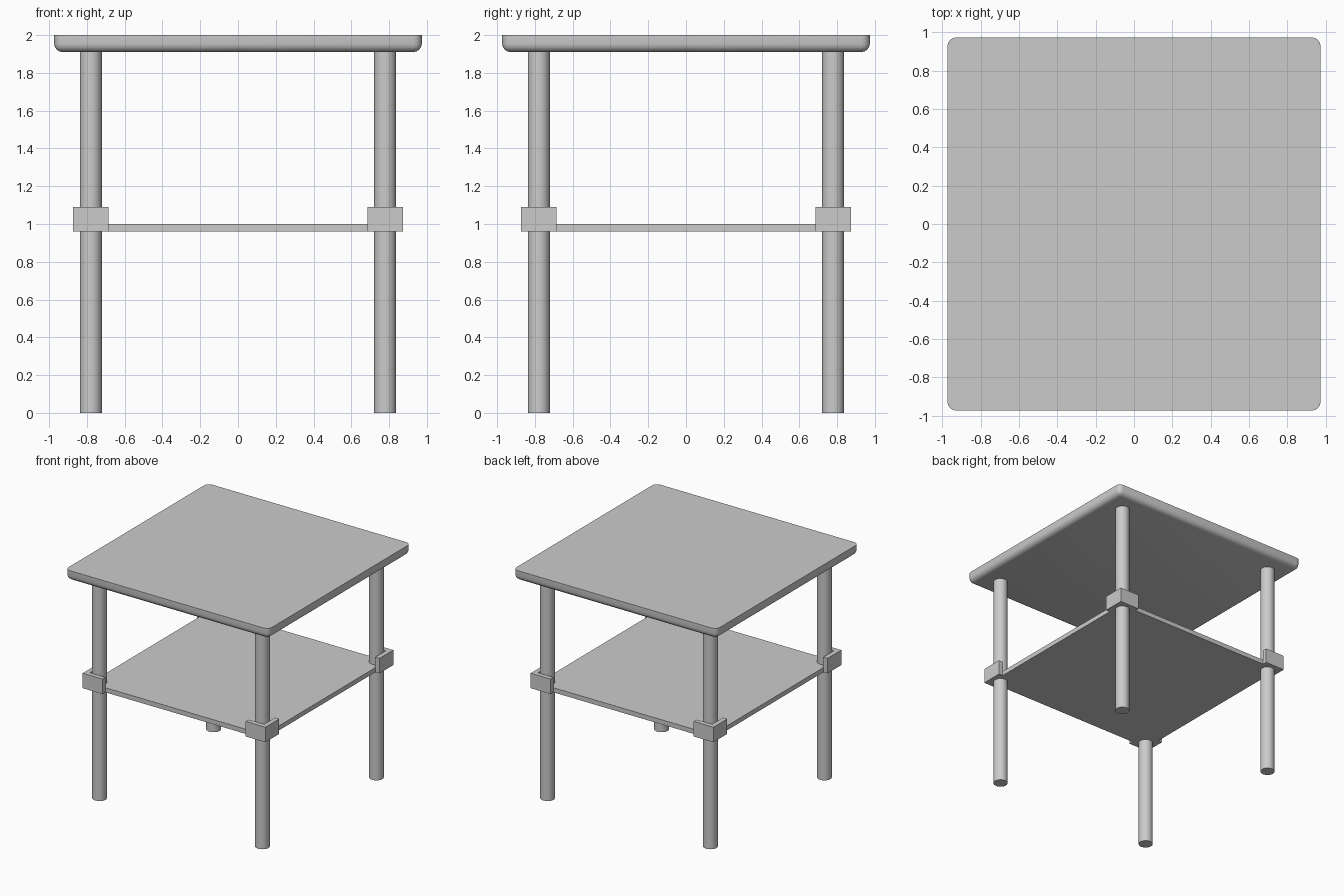
import bpy, bmesh
from mathutils import Matrix

if "Cube" in bpy.data.objects:
    bpy.data.objects.remove(bpy.data.objects["Cube"])


def finish(name, bm, smooth=False):
    bmesh.ops.recalc_face_normals(bm, faces=bm.faces)
    mesh = bpy.data.meshes.new(name)
    bm.to_mesh(mesh)
    bm.free()
    obj = bpy.data.objects.new(name, mesh)
    bpy.context.collection.objects.link(obj)
    if smooth:
        bpy.ops.object.select_all(action='DESELECT')
        obj.select_set(True)
        bpy.context.view_layer.objects.active = obj
        bpy.ops.object.shade_smooth_by_angle()
    return obj


def box(half, z0, z1):
    bm = bmesh.new()
    bmesh.ops.create_cube(bm, size=1)
    for v in bm.verts:
        v.co = (v.co.x * 2 * half, v.co.y * 2 * half, z0 if v.co.z < 0 else z1)
    return bm


# Tabletop: flat on top, rounded corners and underside edges
bm = box(0.973, 1.91, 2.0)
edges = [e for e in bm.edges if min(v.co.z for v in e.verts) < 1.95]
bmesh.ops.bevel(bm, geom=edges, offset=0.045, segments=4, profile=0.5,
                affect='EDGES', clamp_overlap=True)
finish("tabletop", bm, smooth=True)

# Lower shelf
finish("lower_shelf", box(0.835, 0.96, 1.0))

# Legs with L-shaped corner brackets
OUT, INN, END = 0.874, 0.833, 0.685
PROFILE = [(OUT, OUT), (END, OUT), (END, INN), (INN, INN), (INN, END), (OUT, END)]
for sx, side in ((-1, "left"), (1, "right")):
    for sy, depth in ((-1, "front"), (1, "back")):
        bm = bmesh.new()
        bmesh.ops.create_cone(bm, cap_ends=True, segments=32, radius1=0.058,
                              radius2=0.058, depth=1.92,
                              matrix=Matrix.Translation((sx * 0.779, sy * 0.779, 0.96)))
        finish(f"{depth}_{side}_leg", bm, smooth=True)

        bm = bmesh.new()
        face = bm.faces.new([bm.verts.new((sx * x, sy * y, 0.96)) for x, y in PROFILE])
        ext = bmesh.ops.extrude_face_region(bm, geom=[face], use_keep_orig=True)
        top = [g for g in ext["geom"] if isinstance(g, bmesh.types.BMVert)]
        bmesh.ops.translate(bm, verts=top, vec=(0, 0, 0.13))
        finish(f"{depth}_{side}_bracket", bm)
